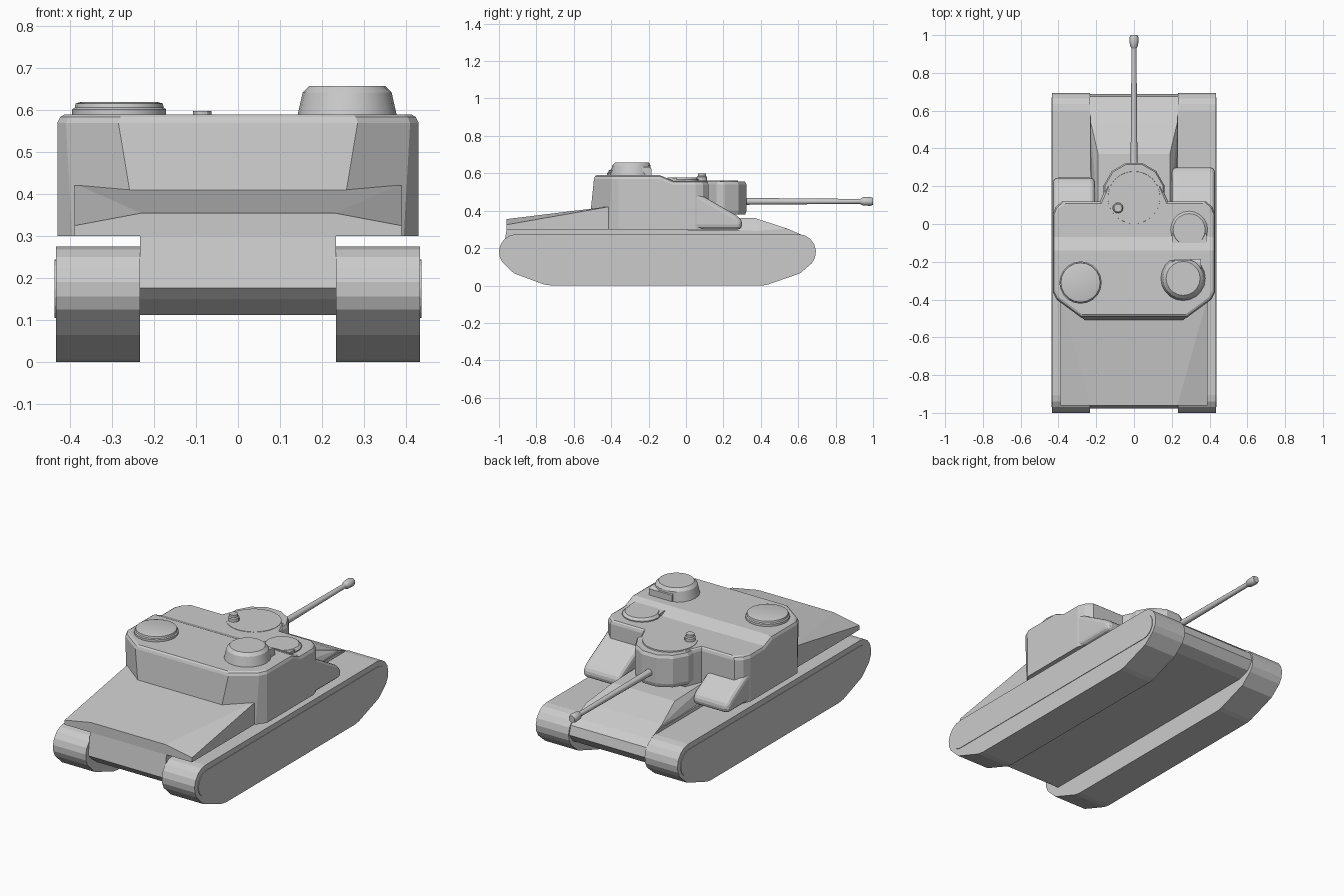
import bpy, bmesh
from math import sin, cos, pi, radians
from mathutils import Vector

if "Cube" in bpy.data.objects:
    bpy.data.objects.remove(bpy.data.objects["Cube"])


def finish(name, bm, smooth=0):
    bmesh.ops.recalc_face_normals(bm, faces=bm.faces)
    me = bpy.data.meshes.new(name)
    bm.to_mesh(me)
    bm.free()
    ob = bpy.data.objects.new(name, me)
    bpy.context.collection.objects.link(ob)
    if smooth:
        bpy.ops.object.select_all(action='DESELECT')
        bpy.context.view_layer.objects.active = ob
        ob.select_set(True)
        bpy.ops.object.shade_smooth_by_angle(angle=radians(smooth))
    return ob


def loft(loops):
    """Capped skin through loops of equal point count."""
    bm = bmesh.new()
    rows = [[bm.verts.new(p) for p in lp] for lp in loops]
    n = len(rows[0])
    for a, b in zip(rows, rows[1:]):
        for i in range(n):
            j = (i + 1) % n
            bm.faces.new((a[i], a[j], b[j], b[i]))
    bm.faces.new(rows[0])
    bm.faces.new(rows[-1])
    return bm


def side_prism(name, profile, x0, x1):
    """Extrude a (y, z) profile along x."""
    return finish(name, loft([[(x, y, z) for y, z in profile] for x in (x0, x1)]))


def arc(cy, cz, r, a0, a1, n):
    return [(cy + r * cos(radians(a0 + (a1 - a0) * i / n)),
             cz + r * sin(radians(a0 + (a1 - a0) * i / n))) for i in range(n + 1)]


def drum(name, cx, cy, rings, n=20, lo=-9, hi=9, turn=0, smooth=30):
    """Upright round part from (radius, z) rings, optionally cut flat at y limits."""
    return finish(name, loft([[(cx + r * cos(2 * pi * (i + turn) / n),
                                min(max(cy + r * sin(2 * pi * (i + turn) / n), lo), hi), z)
                               for i in range(n)] for r, z in rings]), smooth)


def hull_shape(name, half):
    """Convex solid from points mirrored in x."""
    bm = bmesh.new()
    for x, y, z in half:
        bm.verts.new((x, y, z))
        bm.verts.new((-x, y, z))
    bmesh.ops.convex_hull(bm, input=bm.verts)
    bmesh.ops.dissolve_limit(bm, angle_limit=0.02, verts=bm.verts, edges=bm.edges)
    return finish(name, bm)


def bevel(ob, width, segments):
    m = ob.modifiers.new("bevel", 'BEVEL')
    m.width, m.segments, m.limit_method = width, segments, 'ANGLE'
    m.angle_limit = radians(30)


# Tracks with raised side panels
track = (arc(-.905, .18, .095, 90, 215, 6)
         + [(-.92, .065), (-.76, .006), (-.72, 0), (.41, 0), (.44, .006), (.61, .065)]
         + arc(.6, .18, .095, -40, 90, 6))
panel = arc(-.9, .175, .07, 90, 270, 10) + arc(.6, .175, .07, -90, 90, 10)
for s, side in ((1, "right"), (-1, "left")):
    side_prism(side + "_track", track, s * .233, s * .434)
    side_prism(side + "_track_panel", panel, s * .40, s * .437)

# Lower hull between the tracks
side_prism("lower_hull", [(-.955, .33), (-.978, .177), (-.95, .15), (-.90, .112),
                          (.59, .112), (.655, .135), (.688, .18), (.675, .23),
                          (.62, .27), (.54, .29), (-.1, .30)], -.234, .234)

# Sloped front plate and rear deck
hull_shape("front_plate", [(.23, .64, .262), (.23, .54, .305), (.19, .37, .36),
                           (.19, 0, .37), (.23, 0, .262)])
hull_shape("rear_deck", [(.23, -.96, .355), (.39, -.96, .325), (.39, -.96, .30),
                         (.39, -.39, .425), (.39, -.39, .30)])

# Superstructure: lofted outline with stepped roof
front = [(.43, -.36), (.43, .05), (.415, .09), (.38, .12), (.18, .12), (.14, .21)]


def ring(rear, z, k=1.0):
    half = rear + front
    pts = half + [(-x, y) for x, y in reversed(half)]
    return [(x * k, -.15 + (y + .15) * k, z) for x, y in pts]


low = [(.24, -.52), (.395, -.41)]
high = [(.285, -.492), (.41, -.40)]
bm = loft([ring(low, .30), ring(high, .57), ring(high, .584, .985), ring(high, .59, .96)])
for y in (-.14, -.07):
    bmesh.ops.bisect_plane(bm, geom=bm.verts[:] + bm.edges[:] + bm.faces[:],
                           plane_co=(0, y, 0), plane_no=(0, 1, 0))
for v in bm.verts:
    if v.co.z > .5 and v.co.y > -.1:
        v.co.z -= .03
finish("superstructure", bm)

# Rounded wedge housings ahead of the superstructure
for name, x0, x1, end, top in (("right_front_housing", .2, .428, .30, .49),
                               ("left_front_housing", -.428, -.208, .245, .46)):
    ob = side_prism(name, [(0, .30), (end, .30), (end, .35), (end - .03, .375),
                           (.07, top), (0, top)], x0, x1)
    bevel(ob, .03, 3)

# Turret, sight stub and gun
drum("turret", 0, .163, [(.16, .38), (.166, .40), (.166, .54), (.158, .556)], 12, turn=.5, smooth=0)
drum("turret_roof_disc", 0, .14, [(.14, .55), (.138, .562)], 32)
drum("sight_stub", -.085, .085, [(.028, .55), (.028, .58), (.022, .585), (.022, .598)], 12)
gun = [(.27, .022), (.34, .018), (.93, .013), (.945, .022), (.985, .024), (1.0, .018)]
finish("gun_barrel", loft([[(r * cos(pi * i / 6), y, .45 + r * sin(pi * i / 6))
                            for i in range(12)] for y, r in gun]), 30)

# Roof hatches and cupola
drum("left_hatch", -.283, -.31, [(.112, .58), (.112, .602), (.106, .606), (.104, .616), (.09, .62)])
drum("right_cupola", .26, -.288, [(.12, .58), (.106, .642), (.09, .658)], hi=-.19)
side_prism("cupola_block", [(-.27, .57), (-.185, .57), (-.185, .625), (-.20, .635), (-.27, .635)],
           .215, .355)
drum("front_hatch", .292, -.03, [(.098, .55), (.098, .566), (.085, .578)], lo=-.10)
side_prism("front_hatch_hinge", [(-.10, .55), (-.05, .55), (-.05, .575), (-.10, .578)], .20, .385)
